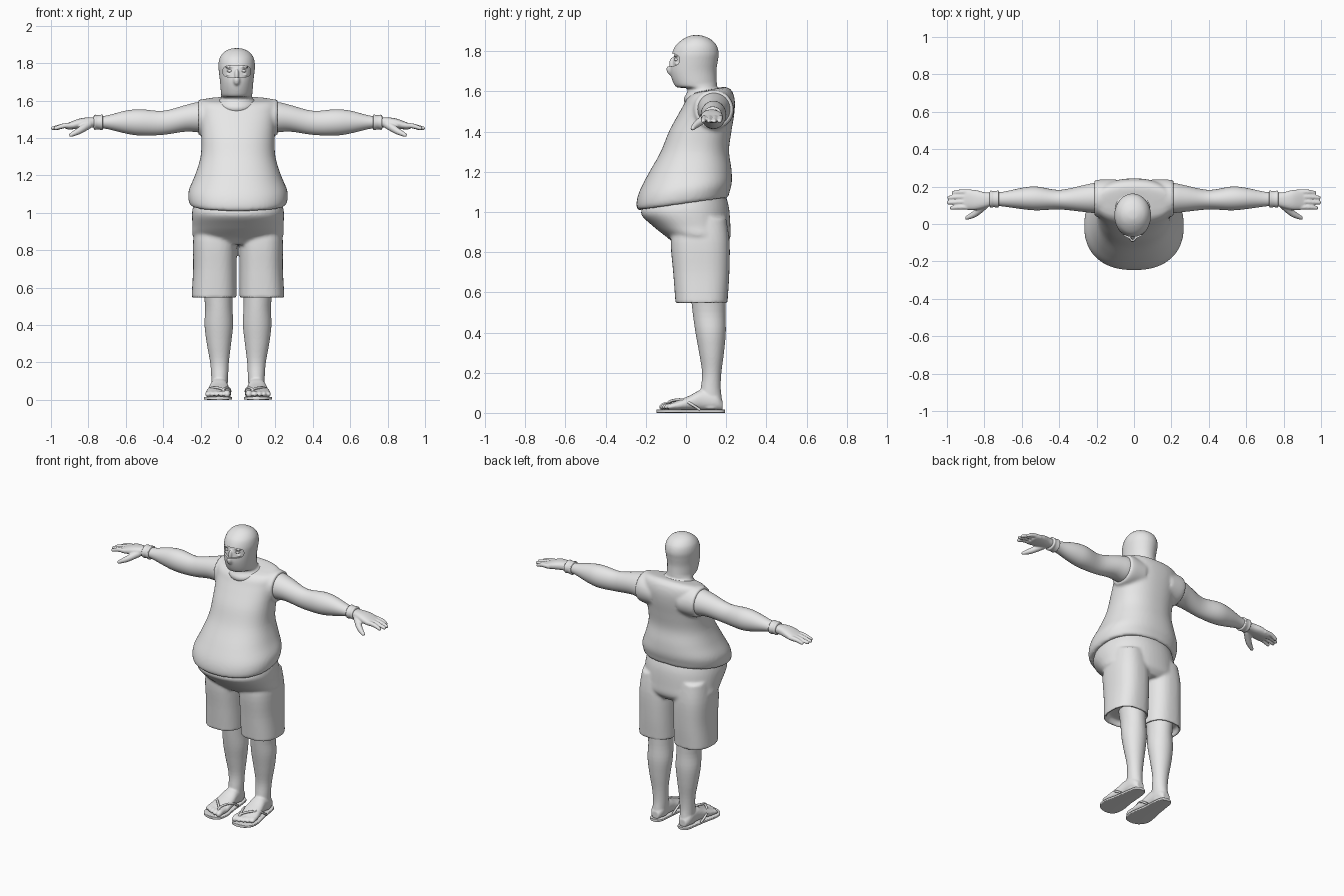
import bpy, bmesh, math
from mathutils import Vector, Matrix

cube = bpy.data.objects.get("Cube")
if cube:
    bpy.data.objects.remove(cube, do_unlink=True)

grey = bpy.data.materials.new("plain grey")
grey.use_nodes = True
grey.diffuse_color = (0.8, 0.8, 0.8, 1)
for node in grey.node_tree.nodes:
    if node.type == 'BSDF_PRINCIPLED':
        node.inputs["Base Color"].default_value = grey.diffuse_color


def spline(rows, steps):
    """Smoothly interpolated rows (Catmull-Rom)."""
    out = []
    for i in range(len(rows) - 1):
        p, q, r, s = (rows[max(0, min(len(rows) - 1, i + k))] for k in (-1, 0, 1, 2))
        for j in range(steps):
            t = j / steps
            out.append([b + 0.5 * t * (c - a + t * (2*a - 5*b + 4*c - d + t * (3*(b - c) + d - a)))
                        for a, b, c, d in zip(p, q, r, s)])
    return out + [list(rows[-1])]


def loft(bm, axis, rows, power=2.0, sides=40, steps=4):
    """Rows are (position, low a, high a, low b, high b, tilt)."""
    rings = []
    for t, a0, a1, b0, b1, tilt in spline([(*r, 0)[:6] for r in rows], steps):
        ring = []
        for k in range(sides):
            ang = math.tau * k / sides
            c, s = math.cos(ang), math.sin(ang)
            a = (a0 + a1) / 2 + (a1 - a0) / 2 * math.copysign(abs(c) ** (2 / power), c)
            db = (b1 - b0) / 2 * math.copysign(abs(s) ** (2 / power), s)
            b, h = (b0 + b1) / 2 + db, t + tilt * db
            ring.append(bm.verts.new({'x': (h, a, b), 'y': (a, h, b), 'z': (a, b, h)}[axis]))
        rings.append(ring)
    for lo, hi in zip(rings, rings[1:]):
        for k in range(sides):
            n = (k + 1) % sides
            bm.faces.new((lo[k], lo[n], hi[n], hi[k]))
    bm.faces.new(rings[0])
    bm.faces.new(rings[-1])


def sym(rows):
    """Rows (z, half width, front, back, tilt) turned into centred loft rows."""
    return [(z, -w, w, f, b, tilt) for z, w, f, b, tilt in rows]


def ball(bm, centre, radii):
    m = Matrix.Translation(centre) @ Matrix.Diagonal((*radii, 1))
    bmesh.ops.create_uvsphere(bm, u_segments=20, v_segments=14, radius=1, matrix=m)


def digit(bm, points, radii):
    """Chain of overlapping balls for a finger or toe."""
    for row in spline([(*p, r) for p, r in zip(points, radii)], 10):
        ball(bm, row[:3], [row[3]] * 3)


def finish(name, bm, voxel=0, smooth=0, mirror=False, cutter=None, x=0):
    bmesh.ops.recalc_face_normals(bm, faces=bm.faces)
    mesh = bpy.data.meshes.new(name)
    bm.to_mesh(mesh)
    bm.free()
    ob = bpy.data.objects.new(name, mesh)
    bpy.context.collection.objects.link(ob)
    if voxel:
        m = ob.modifiers.new("merge", 'REMESH')
        m.mode, m.voxel_size = 'VOXEL', voxel
    if smooth:
        m = ob.modifiers.new("soften", 'SMOOTH')
        m.factor, m.iterations = 0.5, smooth
    if cutter:
        m = ob.modifiers.new("opening", 'BOOLEAN')
        m.operation, m.solver, m.object = 'DIFFERENCE', 'EXACT', cutter
    if mirror:
        ob.modifiers.new("mirror", 'MIRROR').use_mirror_merge = False
    dg = bpy.context.evaluated_depsgraph_get()
    baked = bpy.data.meshes.new_from_object(ob.evaluated_get(dg))
    ob.modifiers.clear()
    ob.data = baked
    baked.materials.clear()
    baked.materials.append(grey)
    for p in baked.polygons:
        p.use_smooth, p.material_index = True, 0
    baked.set_sharp_from_angle(angle=math.radians(50))
    ob.location.x = x
    return ob


# Sleeveless shirt with armhole rims
bm = bmesh.new()
loft(bm, 'z', sym([(1.045, .235, -.21, .19, .14), (1.04, .25, -.235, .208, .14),
                   (1.065, .264, -.247, .216, .14), (1.12, .263, -.235, .228, .11),
                   (1.2, .23, -.19, .226, .07), (1.3, .2, -.128, .214, .03),
                   (1.4, .196, -.085, .226, 0), (1.48, .202, -.045, .24, .04),
                   (1.54, .21, -.015, .243, .1), (1.58, .208, .002, .23, .18),
                   (1.602, .185, .025, .205, .2), (1.608, .1, .045, .18, .2)]), power=2.3, sides=64)
for s in (1, -1):
    loft(bm, 'x', [(s * x, y0, y1, z0, z1) for x, y0, y1, z0, z1 in
                   ((.1, .02, .24, 1.41, 1.6), (.18, .035, .238, 1.41, 1.608),
                    (.212, .042, .232, 1.418, 1.604))])
finish("shirt", bm, voxel=.01, smooth=4)

# Shorts
bm = bmesh.new()
loft(bm, 'z', sym([(1.08, .225, -.19, .19, .1), (1.01, .245, -.225, .213, .08),
                   (.93, .243, -.165, .221, 0), (.87, .236, -.09, .22, 0),
                   (.83, .14, -.045, .19, 0)]), power=2.2, sides=56)
for s in (1, -1):
    loft(bm, 'z', [(z, *sorted((s * a, s * b)), f, k) for z, a, b, f, k in
                   ((.97, .02, .225, -.06, .2), (.85, .008, .24, -.076, .217),
                    (.7, .008, .24, -.064, .216), (.57, .008, .247, -.054, .208),
                    (.545, .01, .246, -.052, .206), (.548, .02, .236, -.04, .196),
                    (.58, .028, .226, -.03, .188))], power=2.5)
finish("shorts", bm, voxel=.009, smooth=4)

# Bare arms
bm = bmesh.new()
loft(bm, 'x', [(.14, .055, .222, 1.43, 1.59), (.21, .058, .22, 1.43, 1.592),
               (.28, .066, .205, 1.434, 1.576), (.4, .078, .182, 1.417, 1.545),
               (.52, .073, .2, 1.413, 1.553), (.6, .08, .193, 1.424, 1.546),
               (.7, .094, .172, 1.448, 1.52), (.77, .1, .168, 1.455, 1.512)])
finish("arms", bm, mirror=True)

# Wristbands
bm = bmesh.new()
loft(bm, 'x', [(.722, .096, .17, 1.45, 1.517), (.726, .088, .178, 1.442, 1.525),
               (.738, .089, .177, 1.444, 1.523), (.752, .09, .176, 1.446, 1.522),
               (.767, .088, .178, 1.443, 1.524), (.772, .098, .17, 1.452, 1.514)])
finish("wristbands", bm, mirror=True)

# Hands
bm = bmesh.new()
loft(bm, 'x', [(.75, .102, .166, 1.458, 1.51), (.8, .085, .17, 1.454, 1.51),
               (.85, .075, .182, 1.45, 1.503), (.9, .077, .184, 1.445, 1.484),
               (.917, .082, .18, 1.447, 1.477)], power=2.4)
for y, tip in ((.09, .975), (.118, .99), (.145, .988), (.171, .965)):
    digit(bm, [(.88, y, 1.468), (.93, y, 1.465), (tip, y - .004, 1.452)], (.015, .0135, .0105))
digit(bm, [(.8, .1, 1.47), (.85, .055, 1.438), (.893, .033, 1.416)], (.022, .018, .011))
finish("hands", bm, voxel=.005, smooth=2, mirror=True)

# Lower legs with feet and toes
bm = bmesh.new()
loft(bm, 'z', [(.62, .03, .19, .02, .2), (.5, .03, .176, .033, .196),
               (.4, .026, .179, .047, .198), (.3, .037, .167, .065, .189),
               (.2, .049, .149, .08, .176), (.12, .053, .143, .073, .173),
               (.05, .057, .142, .06, .181), (.02, .06, .14, .07, .177)])
loft(bm, 'y', [(.182, .075, .125, .012, .06), (.15, .059, .143, .012, .1),
               (.08, .053, .149, .012, .115), (.02, .045, .161, .012, .087),
               (-.04, .037, .173, .012, .062), (-.085, .04, .176, .012, .046)], power=2.3)
for x, tip, r in ((.058, -.118, .018), (.089, -.116, .0135), (.115, -.108, .013),
                  (.139, -.098, .0125), (.162, -.084, .012)):
    digit(bm, [(x, -.06, .035), (x, tip + .015, .035), (x, tip, .029)], (r, r, r * .9))
finish("legs", bm, voxel=.006, smooth=2, mirror=True)

# Sandal soles
bm = bmesh.new()
loft(bm, 'y', [(-.146, .08, .115, 0, .017), (-.135, .05, .15, 0, .017),
               (-.1, .034, .178, 0, .017), (-.05, .032, .182, 0, .017),
               (.03, .045, .165, 0, .017), (.12, .052, .151, 0, .017),
               (.175, .062, .14, 0, .017), (.195, .085, .118, 0, .017)], power=6)
finish("sandal_soles", bm, mirror=True)

# Sandal straps
for side, s in (("left", 1), ("right", -1)):
    curve = bpy.data.curves.new(side + "_sandal_straps", 'CURVE')
    curve.dimensions, curve.bevel_depth, curve.bevel_resolution = '3D', .007, 2
    curve.use_fill_caps = True
    for path in (((.076, -.098, .02), (.078, -.085, .054), (.058, -.03, .064),
                  (.043, .02, .05), (.048, .07, .015)),
                 ((.076, -.098, .02), (.079, -.085, .054), (.13, -.03, .066),
                  (.16, .015, .05), (.158, .07, .015))):
        pts = spline(path, 5)
        sp = curve.splines.new('POLY')
        sp.points.add(len(pts) - 1)
        for p, (x, y, z) in zip(sp.points, pts):
            p.co = (s * x, y, z, 1)
        sp.use_smooth = True
    curve.materials.append(grey)
    bpy.context.collection.objects.link(bpy.data.objects.new(curve.name, curve))

# Hood with an eye opening, and the face inside it
head = [(1.65, .085, -.066, .153, 0), (1.7, .089, -.079, .151, 0), (1.75, .095, -.076, .158, 0),
        (1.79, .098, -.069, .163, 0), (1.83, .09, -.05, .152, 0), (1.86, .067, -.015, .122, 0),
        (1.876, .035, .018, .085, 0), (1.88, .01, .04, .062, 0)]
neck = [(1.53, .08, .02, .16, .2), (1.57, .099, -.008, .175, .25), (1.592, .102, -.01, .178, .25),
        (1.605, .09, .005, .165, .15), (1.615, .084, .004, .156, 0), (1.63, .083, -.045, .154, .1)]
bm = bmesh.new()
loft(bm, 'y', [(-.16, -.073, .073, 1.724, 1.788), (.01, -.073, .073, 1.724, 1.788)], power=3.5)
cutter = finish("eye_opening_cutter", bm)
cutter.hide_render = True
bm = bmesh.new()
loft(bm, 'z', sym(neck + head))
ball(bm, (0, -.076, 1.709), (.018, .021, .028))
finish("hood", bm, voxel=.006, smooth=3, cutter=cutter, x=-.007)
bpy.data.objects.remove(cutter, do_unlink=True)

bm = bmesh.new()
loft(bm, 'z', sym([(z, w - .009, f + .012, b - .012, t) for z, w, f, b, t in head[:5]]))
ball(bm, (0, -.066, 1.735), (.012, .018, .035))
for s in (1, -1):
    ball(bm, (s * .034, -.047, 1.779), (.028, .014, .008))
    ball(bm, (s * .034, -.045, 1.738), (.024, .012, .007))
finish("face", bm, voxel=.004, smooth=2, x=-.007)

# Eyes
bm = bmesh.new()
ball(bm, (.034, -.045, 1.758), (.017, .014, .009))
eyes = finish("eyes", bm, mirror=True, x=-.007)
